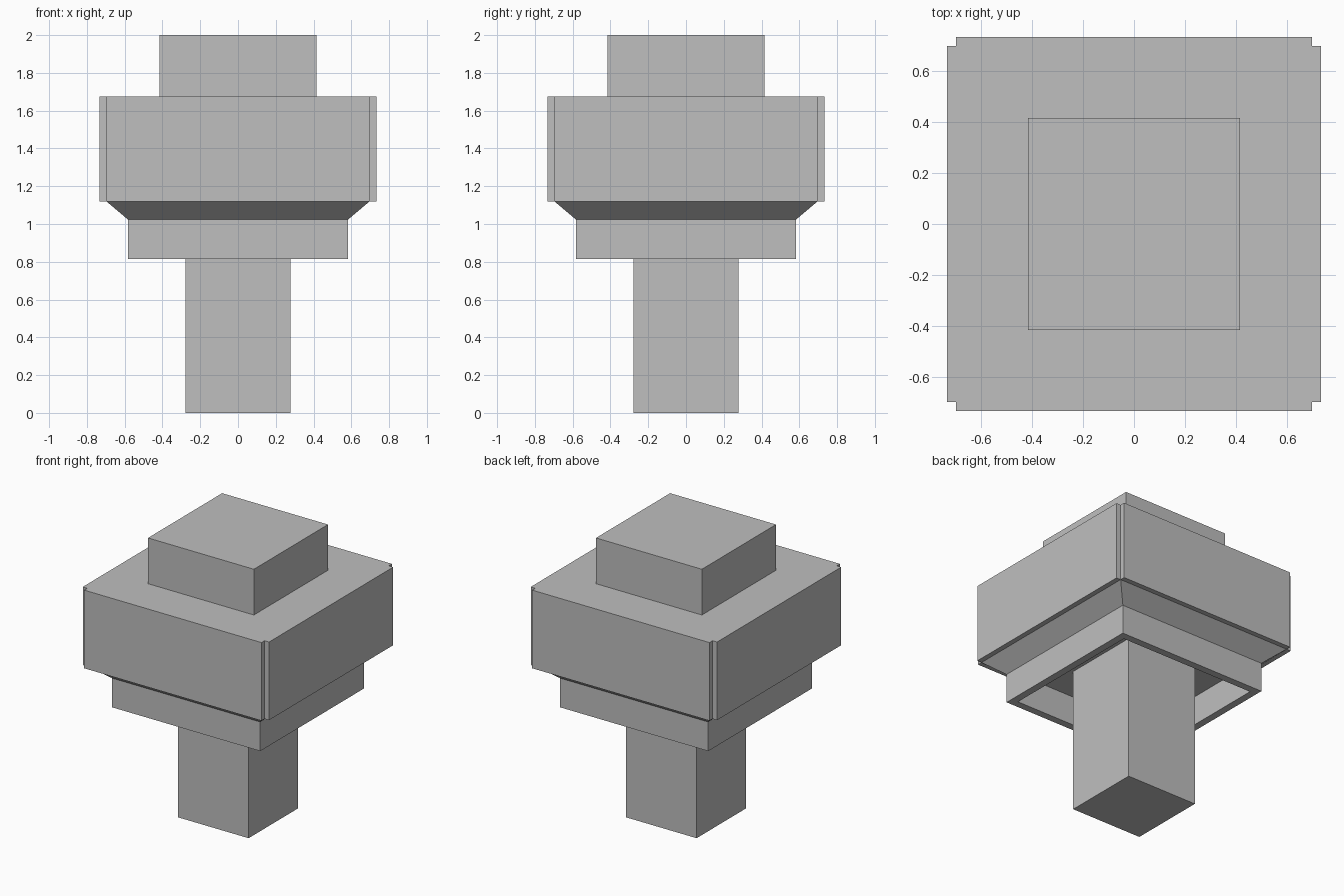
import bpy
import bmesh

old = bpy.data.objects.get("Cube")
if old:
    bpy.data.objects.remove(old, do_unlink=True)

GREY = (0.52, 0.52, 0.52, 1)
grey = bpy.data.materials.new("plain grey")
grey.use_nodes = True
grey.diffuse_color = GREY
grey.node_tree.nodes["Principled BSDF"].inputs["Base Color"].default_value = GREY


def square(h):
    return [(-h, -h), (h, -h), (h, h), (-h, h)]


def notched_square(h, n):
    """Square of half-width h whose corners are cut back to half-width n."""
    quarter = [(h, n), (n, n), (n, h)]
    points = []
    for _ in range(4):
        points += quarter
        quarter = [(-y, x) for x, y in quarter]
    return points


def loft(name, sections):
    """Skin matching outlines given as (outline, height) and cap both ends."""
    bm = bmesh.new()
    rings = [[bm.verts.new((x, y, z)) for x, y in outline] for outline, z in sections]
    for low, high in zip(rings, rings[1:]):
        for i in range(len(low)):
            j = (i + 1) % len(low)
            bm.faces.new((low[i], low[j], high[j], high[i]))
    bm.faces.new(rings[0][::-1])
    bm.faces.new(rings[-1])
    bmesh.ops.recalc_face_normals(bm, faces=bm.faces)
    mesh = bpy.data.meshes.new(name)
    bm.to_mesh(mesh)
    bm.free()
    mesh.materials.append(grey)
    obj = bpy.data.objects.new(name, mesh)
    bpy.context.collection.objects.link(obj)
    return obj


COLLAR_BOTTOM, COLLAR_TOP = 0.816, 1.023
BODY_BOTTOM, BODY_TOP = 1.12, 1.675
COLLAR, BODY, CORNER = 0.582, 0.732, 0.697

# Square post running up into the hollow collar
loft("post", [(square(0.278), 0), (square(0.278), COLLAR_TOP)])

# Collar, open underneath: starts at the ceiling, down the inside, up the outside
loft("hollow_collar", [
    (square(0.53), COLLAR_TOP),
    (square(0.53), COLLAR_BOTTOM),
    (square(COLLAR), COLLAR_BOTTOM),
    (square(COLLAR), COLLAR_TOP),
    (square(CORNER), BODY_BOTTOM),
])

# Main block with small notches down its corners
body_outline = notched_square(BODY, CORNER)
loft("body", [(body_outline, BODY_BOTTOM), (body_outline, BODY_TOP)])

# Cap block on top
loft("cap", [(square(0.416), BODY_TOP), (square(0.416), 2)])
